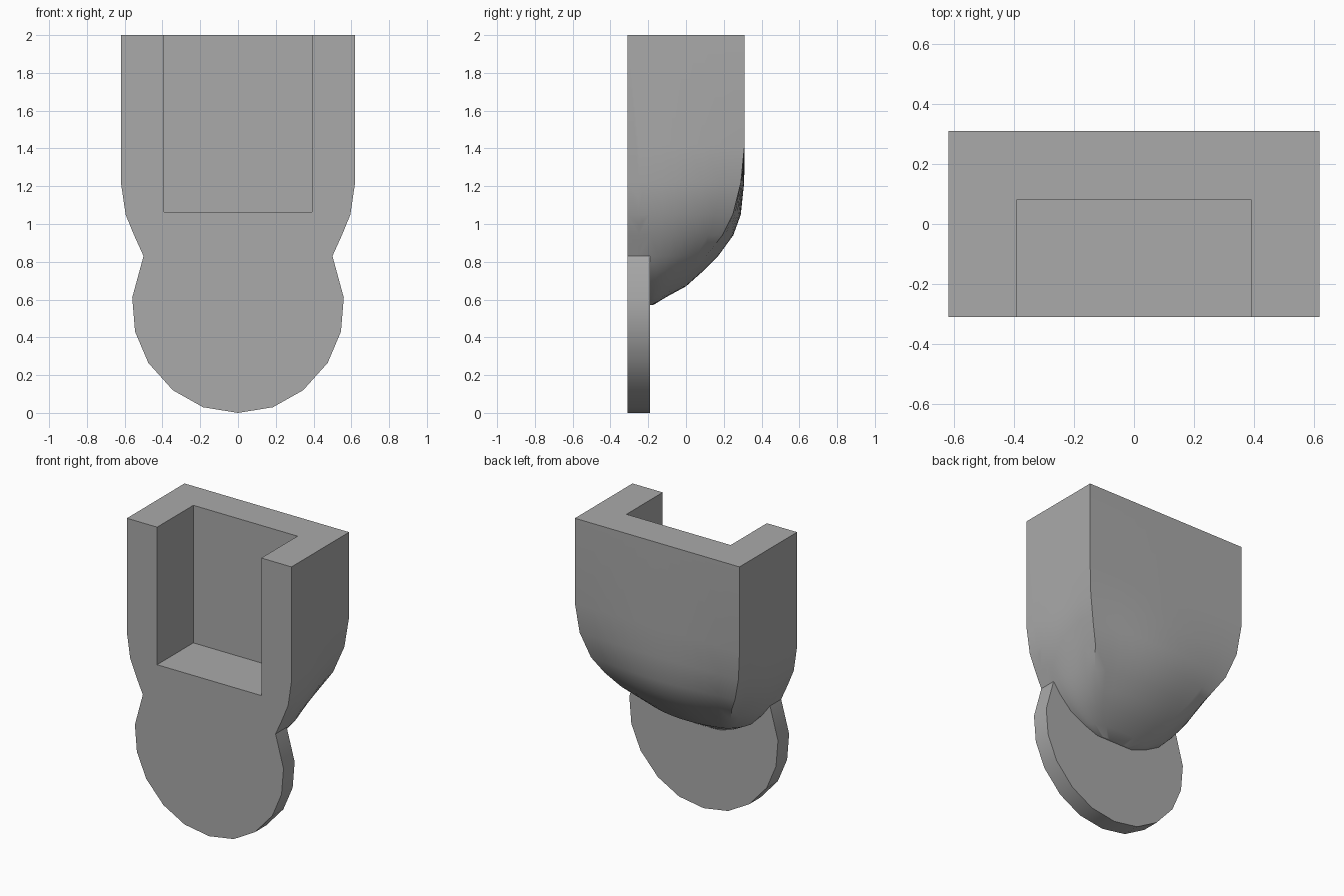
import bpy, bmesh, math

cube = bpy.data.objects.get("Cube")
if cube:
    bpy.data.objects.remove(cube, do_unlink=True)

grey = bpy.data.materials.new("plain_grey")
grey.use_nodes = True
grey.diffuse_color = (0.4, 0.4, 0.4, 1)
grey.node_tree.nodes["Principled BSDF"].inputs["Base Color"].default_value = (0.4, 0.4, 0.4, 1)

FRONT, PLATE_BACK = -0.31, -0.19


def finish(name, bm):
    bmesh.ops.recalc_face_normals(bm, faces=bm.faces)
    mesh = bpy.data.meshes.new(name)
    bm.to_mesh(mesh)
    bm.free()
    obj = bpy.data.objects.new(name, mesh)
    bpy.context.collection.objects.link(obj)
    mesh.materials.append(grey)
    return obj


def boolean(target, other, operation):
    mod = target.modifiers.new(operation.lower(), "BOOLEAN")
    mod.operation, mod.solver, mod.object = operation, "EXACT", other
    bpy.context.view_layer.objects.active = target
    bpy.ops.object.modifier_apply(modifier=mod.name)
    bpy.data.objects.remove(other, do_unlink=True)


# Front plate: outline from the round tab up to the straight top
half = [(0.185, 0.03), (0.345, 0.12), (0.475, 0.265), (0.545, 0.43), (0.56, 0.61),
        (0.50, 0.83), (0.55, 0.94), (0.595, 1.05), (0.62, 1.22), (0.62, 2)]
outline = [(0, 0)] + half + [(-x, z) for x, z in reversed(half)]
bm = bmesh.new()
face = bm.faces.new([bm.verts.new((x, FRONT, z)) for x, z in outline])
new = bmesh.ops.extrude_face_region(bm, geom=[face])["geom"]
bmesh.ops.translate(bm, vec=(0, PLATE_BACK - FRONT, 0),
                    verts=[v for v in new if isinstance(v, bmesh.types.BMVert)])
holder = finish("holder", bm)

# Rear body: level, half width, back depth, roundness from square to ellipse
levels = [(2, 0.62, 0.31, 0), (1.42, 0.62, 0.31, 0), (1.22, 0.62, 0.308, 0.12),
          (1.05, 0.595, 0.29, 0.3), (0.94, 0.55, 0.25, 0.45), (0.83, 0.50, 0.17, 0.6),
          (0.75, 0.44, 0.09, 0.75), (0.67, 0.36, 0.0, 0.85), (0.61, 0.25, -0.11, 1),
          (0.57, 0.14, -0.175, 1)]
STEPS = 24
bm = bmesh.new()
rings = []
for z, width, back, roundness in levels:
    points = [(width, -0.25)]
    for i in range(STEPS + 1):
        a = math.pi * i / STEPS
        c, s = math.cos(a), math.sin(a)
        k = roundness + (1 - roundness) / max(abs(c), s)
        points.append((width * c * k, PLATE_BACK + (back - PLATE_BACK) * s * k))
    points.append((-width, -0.25))
    rings.append([bm.verts.new((x, y, z)) for x, y in points])
for upper, lower in zip(rings, rings[1:]):
    for i in range(len(upper)):
        j = (i + 1) % len(upper)
        bm.faces.new((upper[i], upper[j], lower[j], lower[i]))
bm.faces.new(rings[0])
bm.faces.new(rings[-1])
body = finish("rear_body", bm)
boolean(holder, body, "UNION")

# Open pocket in the front and top
bm = bmesh.new()
bmesh.ops.create_cube(bm, size=1)
for v in bm.verts:
    v.co.x *= 0.785
    v.co.y = 0.08 if v.co.y > 0 else -0.5
    v.co.z = 2.3 if v.co.z > 0 else 1.063
pocket = finish("pocket_cutter", bm)
pocket.hide_render = True
boolean(holder, pocket, "DIFFERENCE")

bpy.ops.object.select_all(action="DESELECT")
holder.select_set(True)
bpy.context.view_layer.objects.active = holder
bpy.ops.object.shade_smooth_by_angle(angle=math.radians(32))
